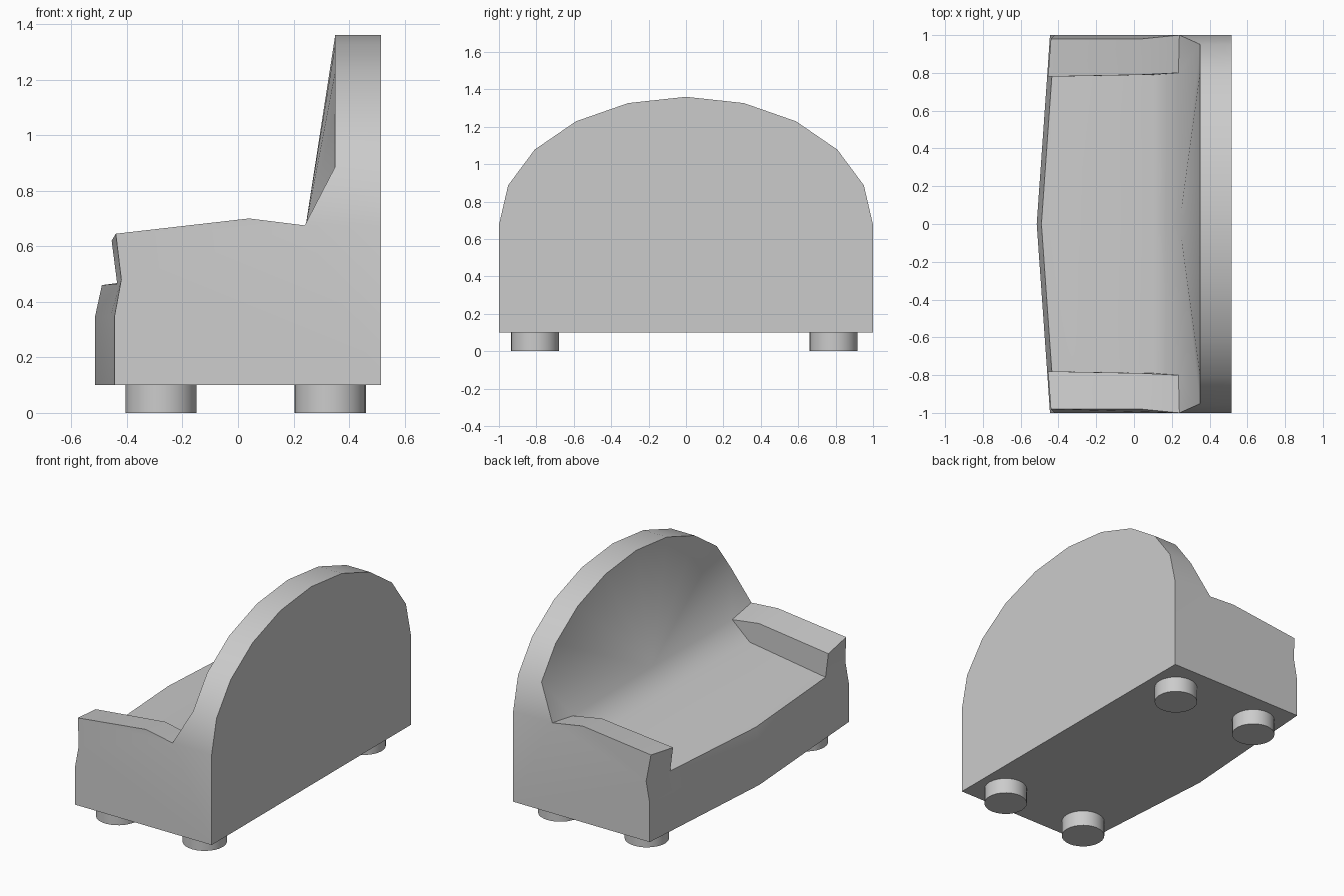
import bpy, bmesh, math

if "Cube" in bpy.data.objects:
    bpy.data.objects.remove(bpy.data.objects["Cube"])


def smooth(obj, angle):
    bpy.ops.object.select_all(action='DESELECT')
    obj.select_set(True)
    bpy.context.view_layer.objects.active = obj
    bpy.ops.object.shade_smooth_by_angle(angle=math.radians(angle))


bm = bmesh.new()


def pts(*coords):
    return [bm.verts.new(c) for c in coords]


def strip(a, b):
    """Bridge two rows of points with quads."""
    for i in range(len(a) - 1):
        bm.faces.new((a[i], a[i + 1], b[i + 1], b[i]))


# Cross-sections of one half: front bottom, front bulge, lip, seat back, backrest foot
centre = pts((-.515, 0, .1), (-.515, 0, .345), (-.49, 0, .46), (.105, 0, .54), (.24, 0, .65))
side = pts((-.46, .78, .1), (-.46, .78, .345), (-.435, .78, .465), (.105, .79, .54), (.235, .80, .645))
# Arm: inner top edge, then the outer outline
arm_in = pts((-.455, .78, .62), (.04, .79, .676))
arm_out = pts((-.445, 1, .1), (-.445, 1, .345), (-.42, 1, .48),
              (-.44, .98, .645), (.04, .98, .70), (.24, 1, .675))
inner = side[:3] + arm_in + side[4:]

# Front and seat
strip(centre, side)
# Arm front and top, then its inner wall
strip(inner, arm_out)
bm.faces.new((side[2], arm_in[0], arm_in[1], side[4], side[3]))

# Arched backrest: front and rear rims
arc = [(math.cos(math.radians(18 * i)), .675 + .685 * math.sin(math.radians(18 * i))) for i in range(6)]
arc[5] = (0, 1.36)
front_rim = [arm_out[5]] + pts(*[(.35, y, z) for y, z in arc[1:]])
rear_rim = pts(*[(.515, y, z) for y, z in arc])
low_mid, low_side = pts((.515, 0, .1), (.515, 1, .1))
strip(front_rim, rear_rim)
bm.faces.new((side[4], front_rim[0], front_rim[1]))
bm.faces.new((centre[4], side[4], front_rim[1]))
for a, b in zip(front_rim[1:], front_rim[2:]):
    bm.faces.new((centre[4], a, b))

# Rear panel, outer side and underside
bm.faces.new([low_mid, low_side] + rear_rim)
bm.faces.new(arm_out + [rear_rim[0], low_side])
bm.faces.new((centre[0], side[0], arm_out[0], low_side, low_mid))

bmesh.ops.recalc_face_normals(bm, faces=bm.faces)
mesh = bpy.data.meshes.new("sofa_body")
bm.to_mesh(mesh)
bm.free()
body = bpy.data.objects.new("sofa_body", mesh)
bpy.context.collection.objects.link(body)
smooth(body, 38)
mirror = body.modifiers.new("mirror", 'MIRROR')
mirror.use_axis = (False, True, False)

# Four round feet
for row, x in (("front", -.277), ("rear", .332)):
    for hand, y in (("left", .788), ("right", -.808)):
        bpy.ops.mesh.primitive_cylinder_add(vertices=28, radius=.128, depth=.1, location=(x, y, .05))
        foot = bpy.context.object
        foot.name = f"{row}_{hand}_foot"
        smooth(foot, 30)
